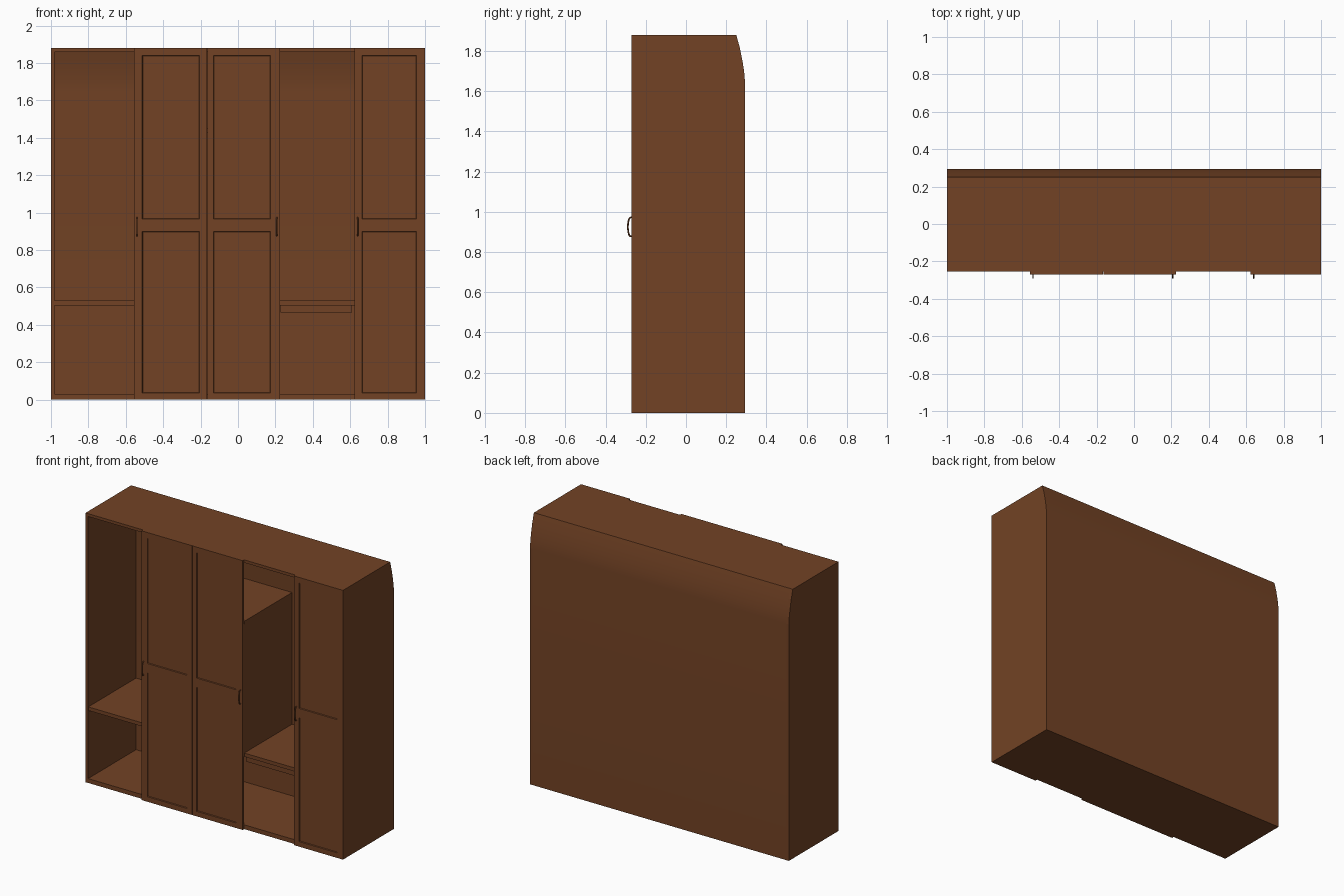
import bpy, bmesh, math

if "Cube" in bpy.data.objects:
    bpy.data.objects.remove(bpy.data.objects["Cube"])

wood = bpy.data.materials.new("brown_wood")
wood.diffuse_color = (0.17, 0.055, 0.018, 1)
wood.use_nodes = True
wood.node_tree.nodes["Principled BSDF"].inputs["Base Color"].default_value = wood.diffuse_color


def finish(name, bm):
    bmesh.ops.recalc_face_normals(bm, faces=bm.faces)
    me = bpy.data.meshes.new(name)
    bm.to_mesh(me)
    bm.free()
    ob = bpy.data.objects.new(name, me)
    bpy.context.collection.objects.link(ob)
    me.materials.append(wood)
    return ob


def prism(name, pts, x0, x1):
    """Extrude a (y, z) profile from x0 to x1."""
    bm = bmesh.new()
    f = bm.faces.new([bm.verts.new((x0, y, z)) for y, z in pts])
    ext = bmesh.ops.extrude_face_region(bm, geom=[f])
    for g in ext["geom"]:
        if isinstance(g, bmesh.types.BMVert):
            g.co.x = x1
    return finish(name, bm)


def box(name, x0, x1, y0, y1, z0, z1):
    return prism(name, [(y0, z0), (y1, z0), (y1, z1), (y0, z1)], x0, x1)


def door(name, x0, x1, p0, p1):
    """Door leaf with two sunken panels between x = p0 and p1."""
    xs = [x0, p0, p1, x1]
    zs = [0, 0.035, 0.9, 0.965, 1.84, H]
    bm = bmesh.new()
    v = [[bm.verts.new((x, -0.27, z)) for x in xs] for z in zs]
    panels = []
    for j in range(5):
        for i in range(3):
            f = bm.faces.new([v[j][i], v[j][i + 1], v[j + 1][i + 1], v[j + 1][i]])
            if i == 1 and j in (1, 3):
                panels.append(f)
    bm.normal_update()
    rim = [e for e in bm.edges if e.is_boundary]
    bmesh.ops.inset_individual(bm, faces=panels, thickness=0.004, depth=-0.006)
    ext = bmesh.ops.extrude_edge_only(bm, edges=rim)
    for g in ext["geom"]:
        if isinstance(g, bmesh.types.BMVert):
            g.co.y = -0.253
    bmesh.ops.holes_fill(bm, edges=[e for e in bm.edges if e.is_boundary], sides=0)
    return finish(name, bm)


def handle(name, x):
    cu = bpy.data.curves.new(name, "CURVE")
    cu.dimensions = "3D"
    cu.bevel_depth = 0.004
    cu.bevel_resolution = 2
    cu.use_fill_caps = True
    sp = cu.splines.new("POLY")
    n = 13
    sp.points.add(n - 1)
    for i, p in enumerate(sp.points):
        a = math.pi * i / (n - 1)
        p.co = (x, -0.268 - 0.021 * math.sin(a) ** 0.6 if 0 < i < n - 1 else -0.268,
                0.925 - 0.048 * math.cos(a), 1)
    cu.materials.append(wood)
    ob = bpy.data.objects.new(name, cu)
    bpy.context.collection.objects.link(ob)
    bpy.ops.object.select_all(action="DESELECT")
    ob.select_set(True)
    bpy.context.view_layer.objects.active = ob
    bpy.ops.object.convert(target="MESH")
    bpy.ops.object.shade_smooth_by_angle()


H = 1.88
F = -0.255   # front of the carcass
B = 0.275    # inner face of the back
# rounded upper back edge, listed top to bottom
curve = [(0.25, H), (0.268, 1.815), (0.281, 1.75), (0.289, 1.70), (0.293, 1.65), (0.293, 0)]

# Carcass: sides, back, top, floor
for name, a, b in (("left_side", -1, -0.98), ("right_side", 0.98, 1)):
    prism(name, [(F, 0), (F, H)] + curve, a, b)
back = prism("back_panel", curve + [(y - 0.018, z) for y, z in reversed(curve)], -0.98, 0.98)
bpy.ops.object.select_all(action="DESELECT")
back.select_set(True)
bpy.context.view_layer.objects.active = back
bpy.ops.object.shade_smooth_by_angle()
for name, z0, z1 in (("top_panel", 1.86, H), ("floor_panel", 0, 0.03)):
    box(name, -0.98, 0.98, F + 0.001, 0.232 if z0 else B, z0, z1)

# Partitions
box("left_partition", -0.555, -0.535, F, 0.25, 0.03, 1.86)
box("right_partition", 0.622, 0.642, F, 0.25, 0.03, 1.86)
box("inner_partition", 0.205, 0.225, F, B, 0.505, 1.43)

# Shelves
box("left_shelf", -0.98, -0.555, F + 0.003, B, 0.505, 0.53)
box("middle_shelf", -0.535, 0.225, F + 0.003, B, 1.43, 1.45)
box("right_shelf", 0.225, 0.622, F + 0.003, B, 0.505, 0.53)
box("pull_out_tray", 0.228, 0.61, -0.235, 0.2, 0.465, 0.505)

# Doors and handles
door("left_door", -0.555, -0.166, -0.512, -0.205)
door("middle_door", -0.164, 0.225, -0.13, 0.175)
door("right_door", 0.622, 1.0, 0.662, 0.955)
for name, x in (("left_handle", -0.54), ("middle_handle", 0.208), ("right_handle", 0.64)):
    handle(name, x)
